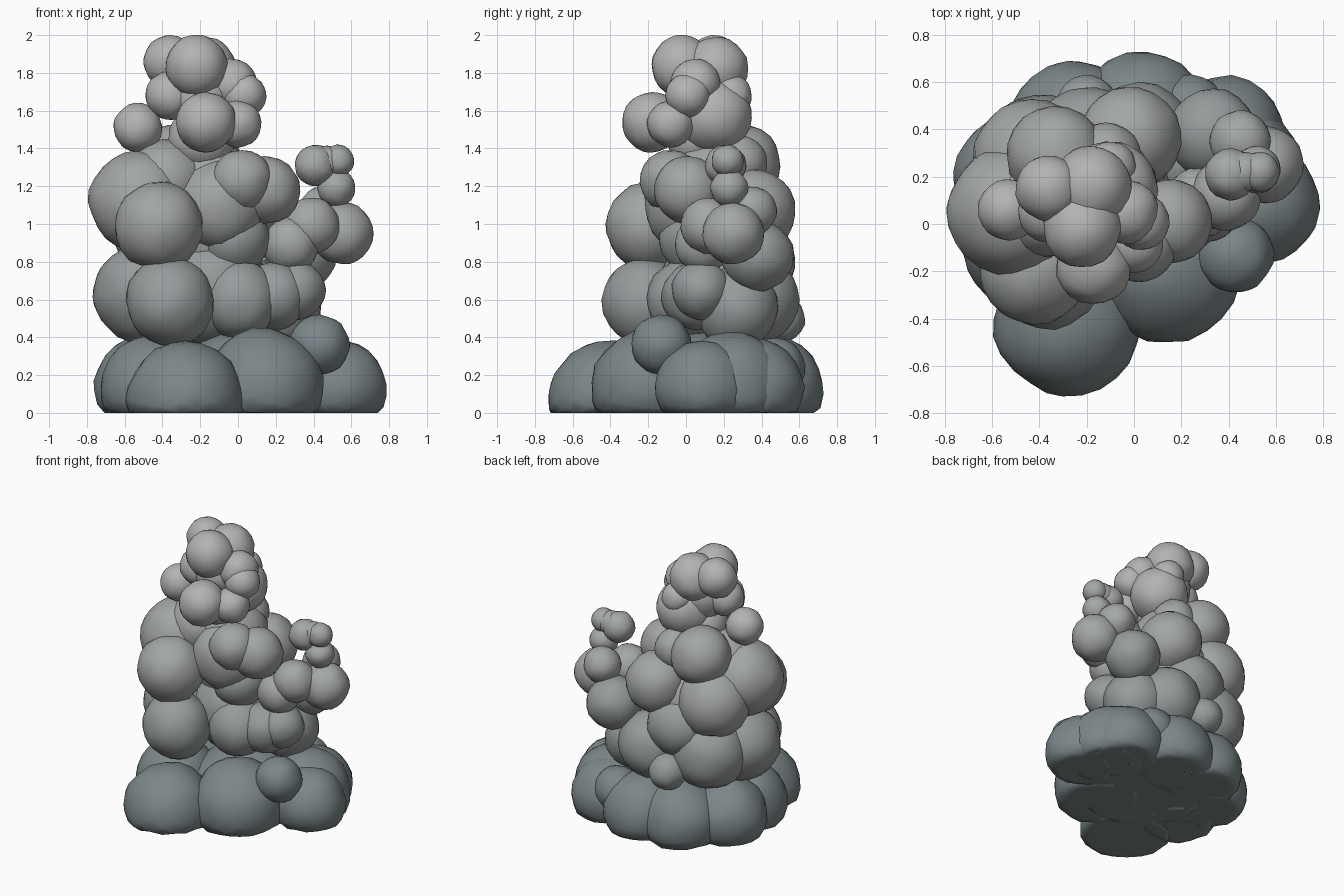
import bpy, bmesh, random
from mathutils import Vector, Matrix, noise

random.seed(4)


def puffs(name, color, balls):
    """One lumpy tier: overlapping, slightly uneven balls, flattened at the ground."""
    bm = bmesh.new()
    for x, y, z, r in balls:
        turn = Matrix.Rotation(random.uniform(0, 6.28), 4, Vector((random.random(), random.random(), 1)))
        new = bmesh.ops.create_icosphere(bm, subdivisions=3, radius=r, matrix=Matrix.Translation((x, y, z)) @ turn)
        c = Vector((x, y, z))
        for v in new["verts"]:
            d = (v.co - c).normalized()
            v.co = c + d * r * (1 + 0.05 * noise.noise(d * 2 + c * 7))
            v.co.z = max(v.co.z, 0)
    mesh = bpy.data.meshes.new(name)
    bm.to_mesh(mesh)
    bm.free()
    mesh.shade_smooth()
    mat = bpy.data.materials.new(name + "_grey")
    mat.diffuse_color = (*color, 1)
    mesh.materials.append(mat)
    bpy.context.collection.objects.link(bpy.data.objects.new(name, mesh))


# dark ring of large puffs on the ground
puffs("base_puffs", (0.20, 0.24, 0.25), [
    (-0.28, -0.42, 0.07, 0.31), (0.14, -0.19, 0.13, 0.315), (0.43, -0.13, 0.36, 0.16),
    (0.53, 0.09, 0.13, 0.255), (0.42, 0.24, 0.14, 0.29), (0.38, 0.36, 0.13, 0.265),
    (0.03, 0.45, 0.13, 0.28), (-0.25, 0.41, 0.13, 0.28), (-0.49, 0.2, 0.14, 0.27),
    (-0.45, -0.08, 0.13, 0.28), (0.0, 0.1, 0.02, 0.42), (0.24, 0.47, 0.24, 0.16)])

# lower half of the column
puffs("lower_puffs", (0.31, 0.33, 0.33), [
    (-0.36, -0.21, 0.59, 0.235), (-0.5, 0.05, 0.63, 0.265), (0.01, -0.0, 0.6, 0.21),
    (0.31, 0.08, 0.65, 0.155), (0.19, 0.05, 0.62, 0.18), (0.22, 0.27, 0.56, 0.22),
    (0.02, 0.36, 0.6, 0.24), (-0.4, 0.29, 0.62, 0.26), (-0.2, 0.5, 0.5, 0.13),
    (-0.13, 0.15, 0.65, 0.3), (0.33, 0.38, 0.83, 0.19), (-0.2, 0.35, 0.8, 0.23),
    (-0.02, 0.05, 0.92, 0.19)])

# upper half of the column
puffs("upper_puffs", (0.36, 0.38, 0.37), [
    (-0.42, -0.19, 0.99, 0.235), (-0.52, 0.05, 1.12, 0.27), (-0.1, 0.03, 1.1, 0.25),
    (0.02, -0.08, 1.23, 0.165), (0.15, 0.01, 1.18, 0.18), (-0.02, 0.36, 1.07, 0.22),
    (-0.33, 0.29, 1.32, 0.21), (-0.38, 0.08, 1.23, 0.22), (-0.43, 0.28, 1.0, 0.25),
    (-0.15, 0.15, 1.2, 0.25), (-0.15, 0.2, 0.95, 0.28), (-0.12, 0.28, 1.32, 0.15)])

# side wisp on the right
puffs("side_wisp", (0.37, 0.39, 0.38), [
    (0.28, 0.09, 0.89, 0.15), (0.39, 0.12, 0.99, 0.15), (0.55, 0.25, 0.95, 0.165),
    (0.45, 0.35, 1.07, 0.13), (0.52, 0.23, 1.19, 0.1), (0.41, 0.21, 1.31, 0.11),
    (0.53, 0.22, 1.335, 0.085), (0.47, 0.22, 1.33, 0.085)])

# pale crown
puffs("crown_puffs", (0.45, 0.45, 0.44), [
    (-0.53, 0.06, 1.51, 0.13), (-0.17, -0.18, 1.54, 0.16), (-0.22, -0.02, 1.835, 0.165),
    (-0.36, 0.15, 1.86, 0.14), (-0.18, 0.16, 1.82, 0.17), (-0.03, 0.05, 1.74, 0.135),
    (0.03, 0.01, 1.68, 0.12), (0.0, -0.08, 1.53, 0.125), (-0.1, 0.15, 1.57, 0.2),
    (-0.36, 0.05, 1.68, 0.13), (-0.2, 0.08, 1.68, 0.18), (-0.19, 0.08, 1.45, 0.18),
    (-0.1, 0.24, 1.68, 0.11)])
